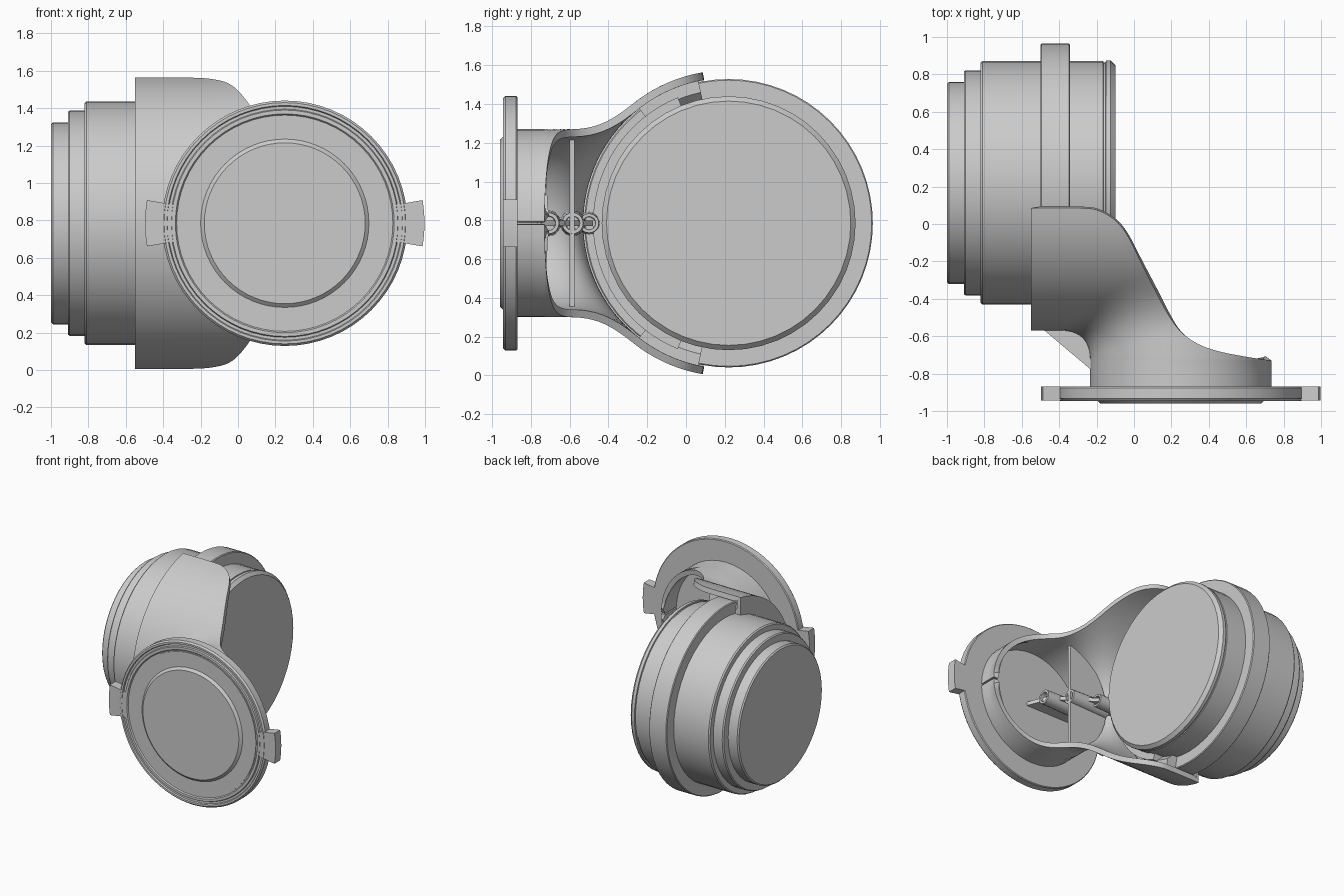
import bpy, bmesh
from math import sin, cos, pi, sqrt, hypot, radians
from mathutils import Vector

if "Cube" in bpy.data.objects:
    bpy.data.objects.remove(bpy.data.objects["Cube"])

CZ = 0.785            # height of both axes
MY, FX = 0.22, 0.25   # body axis (along x) and flange axis (along y)


def finish(name, bm, angle=30, recalc=True, wall=0):
    bmesh.ops.remove_doubles(bm, verts=bm.verts, dist=1e-4)
    if recalc:
        bmesh.ops.recalc_face_normals(bm, faces=bm.faces)
    me = bpy.data.meshes.new(name)
    bm.to_mesh(me)
    bm.free()
    ob = bpy.data.objects.new(name, me)
    bpy.context.collection.objects.link(ob)
    bpy.ops.object.select_all(action='DESELECT')
    bpy.context.view_layer.objects.active = ob
    ob.select_set(True)
    if wall:
        m = ob.modifiers.new("wall", 'SOLIDIFY')
        m.thickness, m.offset = wall, -1
        bpy.ops.object.modifier_apply(modifier=m.name)
    bpy.ops.object.shade_smooth_by_angle(angle=radians(angle))
    return ob


def lathe(name, prof, axis, centre, seg=48, a0=0, a1=360, closed=False):
    """Turn (radius, position) points about the x or y axis; a partial turn gives a capped sector."""
    full = a1 - a0 >= 360
    bm = bmesh.new()
    rings = []
    for i in range(seg if full else seg + 1):
        a = radians(a0 + (a1 - a0) * i / seg)
        ring = []
        for r, p in prof:
            c, s = r * cos(a), CZ + r * sin(a)
            ring.append(bm.verts.new((p, centre + c, s) if axis == 'x' else (centre + c, p, s)))
        rings.append(ring)
    n = len(prof)
    for i in range(seg):
        A, B = rings[i], rings[(i + 1) % len(rings)]
        for j in range(n if closed else n - 1):
            k = (j + 1) % n
            bm.faces.new((A[j], A[k], B[k], B[j]))
    if not full:
        bm.faces.new(rings[0])
        bm.faces.new(rings[-1])
    return finish(name, bm)


def prism(name, pts, lo, hi, axis):
    """Extrude a flat outline: xy outline along z, or xz outline along y."""
    bm = bmesh.new()
    f = bm.faces.new([bm.verts.new((a, b, lo) if axis == 'z' else (a, lo, b)) for a, b in pts])
    new = bmesh.ops.extrude_face_region(bm, geom=[f])['geom']
    d = Vector((0, 0, hi - lo)) if axis == 'z' else Vector((0, hi - lo, 0))
    bmesh.ops.translate(bm, vec=d, verts=[v for v in new if isinstance(v, bmesh.types.BMVert)])
    return finish(name, bm)


# Stepped round body with groove and chamfer near the open end
lathe("body", [(0, -1), (.53, -1), (.54, -.99), (.54, -.91), (.595, -.91), (.602, -.90),
               (.602, -.82), (.643, -.82), (.651, -.81), (.651, -.165), (.644, -.163),
               (.644, -.152), (.655, -.15), (.655, -.125), (.63, -.10), (0, -.10)], 'x', MY)
lathe("body_band", [(.64, -.5), (.738, -.5), (.744, -.494), (.744, -.348), (.738, -.342),
                    (.64, -.342)], 'x', MY, 64, closed=True)

# Round flange with groove, raised front disc and two side tabs
lathe("flange", [(0, -.87), (.65, -.87), (.656, -.876), (.656, -.932), (.645, -.945), (.63, -.945),
                 (.625, -.935), (.61, -.935), (.605, -.945), (.585, -.945), (.578, -.936),
                 (.57, -.936), (.57, -.942), (.45, -.942), (.43, -.96), (0, -.96)], 'y', FX, 64)
for name, a in (("tab_right", 0), ("tab_left", 180)):
    lathe(name, [(.6, -.87), (.747, -.87), (.747, -.943), (.6, -.943)], 'y', FX, 6,
          a - 9.5, a + 9.5, closed=True)


# Hollow elbow arm: two crossing cylinders blended, open along a curved edge
def dist(p, ra, k=.16):
    a = hypot(p.y - MY, p.z) - ra
    b = hypot(p.x - FX, p.z) - .485
    h = max(k - abs(a - b), 0) / k
    return min(a, b) - h * h * k / 4


def trace(e, d, ra):
    t = 1.6
    for _ in range(120):
        s = dist(e + d * t, ra)
        t -= s
        if s < 1e-5 or t <= 0:
            break
    return max(t, 0)


def spline(pts, sub=4):
    out = []
    v = [Vector(p) for p in pts]
    for i in range(len(v) - 1):
        p0, p1, p2, p3 = v[max(i - 1, 0)], v[i], v[i + 1], v[min(i + 2, len(v) - 1)]
        for s in range(sub):
            t = s / sub
            out.append(.5 * (2 * p1 + (p2 - p0) * t + (2 * p0 - 5 * p1 + 4 * p2 - p3) * t * t
                             + (3 * p1 - p0 - 3 * p2 + p3) * t ** 3))
    return out + [v[-1]]


# open edge (x, y) followed by the point it faces on the closed side (x, y)
SECTIONS = [(-.55, .085, -.55, -.57), (-.28, .085, -.41, -.57), (-.18, .068, -.36, -.57),
            (-.09, .01, -.31, -.57), (-.03, -.07, -.28, -.57), (.03, -.19, -.255, -.58),
            (.10, -.33, -.24, -.60), (.18, -.48, -.235, -.63), (.25, -.575, -.235, -.66),
            (.34, -.64, -.235, -.68), (.45, -.68, -.235, -.70), (.60, -.71, -.235, -.715),
            (.68, -.722, -.235, -.724), (.72, -.728, -.235, -.728), (.735, -.73, -.235, -.73)]
rows = [(Vector(q), .79) for q in spline(SECTIONS)]
rows.insert(0, (Vector(SECTIONS[0]), .645))       # end lip down to the body
rows += [(Vector((.735, y, -.235, y)), .79) for y in (-.80, -.88)]
N = 48
bm = bmesh.new()
grid = []
for q, ra in rows:
    e = Vector((q[0], q[1], 0))
    d = (Vector((q[2], q[3], 0)) - e).normalized()
    line = []
    for j in range(N + 1):
        th = -pi / 2 + pi * j / N
        ray = d * cos(th) + Vector((0, 0, sin(th)))
        line.append(bm.verts.new(e + ray * trace(e, ray, ra) + Vector((0, 0, CZ))))
    grid.append(line)
for A, B in zip(grid, grid[1:]):
    for j in range(N):
        bm.faces.new((A[j], B[j], B[j + 1], A[j + 1]))
finish("elbow_arm", bm, 40, recalc=False, wall=.04)

# Clamping pads inside both arm tips
for name, a in (("pad_upper", 115), ("pad_lower", 245)):
    lathe(name, [(.65, -.54), (.77, -.54), (.77, -.26), (.69, -.26), (.65, -.30)], 'x', MY, 8,
          a - 13, a + 13, closed=True)
# Inner collar around the body
lathe("inner_collar", [(.645, -.53), (.70, -.53), (.70, -.22), (.645, -.22)], 'x', MY, 32,
      112, 248, closed=True)

# Outer gusset web between arm and flange
prism("gusset", [(-.49, -.56), (-.2, -.56), (-.2, -.80), (-.235, -.775)], CZ - .025, CZ + .025, 'z')

# Inner ribs
R = .465
cross = [(FX + R * cos(radians(a)), CZ + R * sin(radians(a))) for a in range(105, 256, 10)]
prism("cross_rib", cross, -.60, -.575, 'y')
prism("centre_rib", [(-.2, -.87), (.3, -.87), (.24, -.72), (.10, -.6), (-.08, -.48), (-.3, -.48),
                     (-.3, -.55), (-.2, -.6)], CZ - .015, CZ + .015, 'z')
# Screw bosses with bores along x
for i, (y, x0, x1, r) in enumerate(((-.71, -.21, .27, .055), (-.585, -.21, .13, .055),
                                    (-.50, -.45, -.06, .05))):
    lathe("screw_boss_%d" % (i + 1), [(0, x0), (r * 1.2, x0), (r, x1), (r * .68, x1),
                                      (r * .6, x0 + .08), (0, x0 + .08)], 'x', y, 20)
